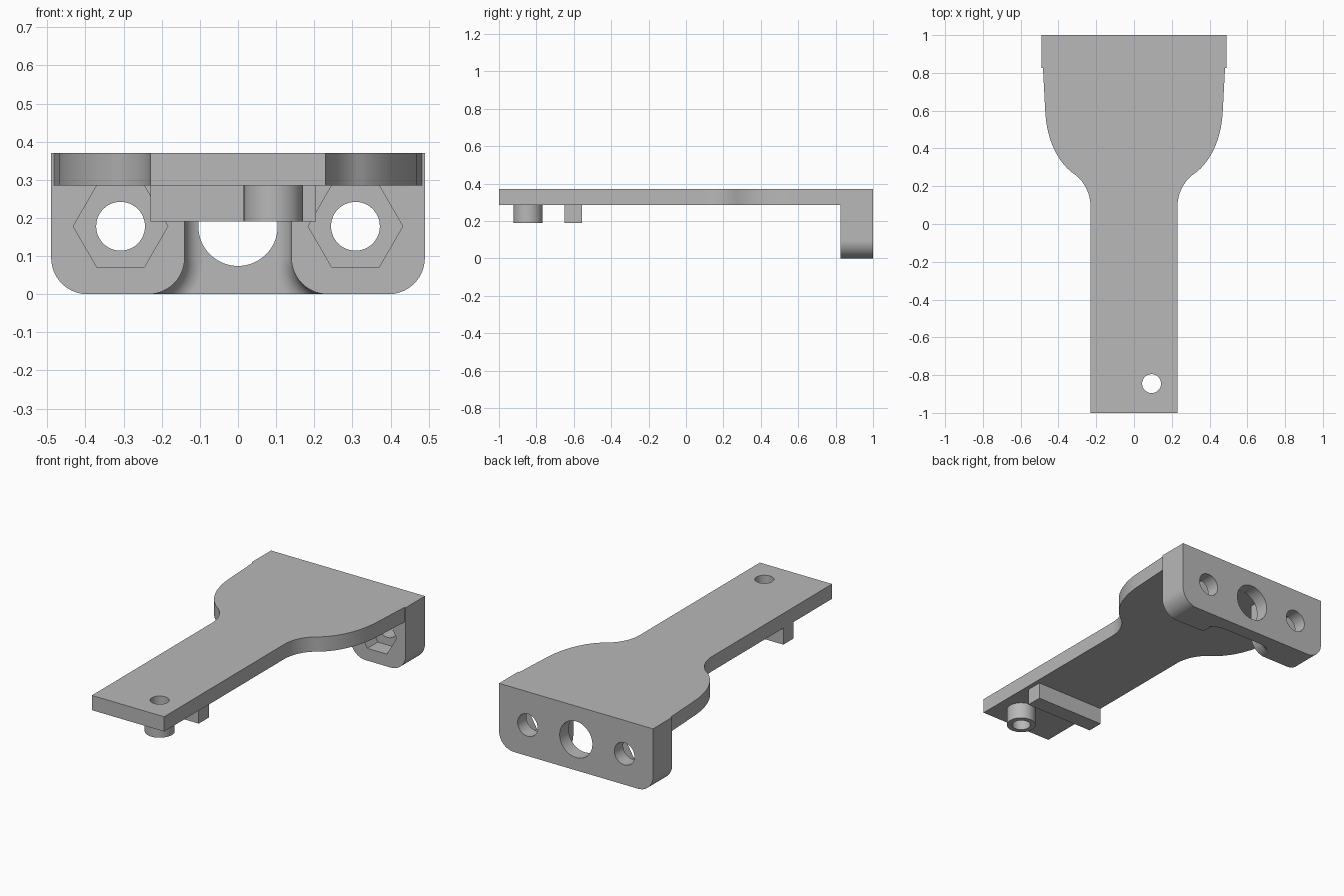
import bpy
import bmesh
from math import sin, cos, pi, radians
from mathutils import Vector, Matrix
from mathutils.geometry import interpolate_bezier

if "Cube" in bpy.data.objects:
    bpy.data.objects.remove(bpy.data.objects["Cube"])

grey = bpy.data.materials.new("plain_grey")
grey.use_nodes = True
grey.diffuse_color = (0.48, 0.48, 0.48, 1)
grey.node_tree.nodes["Principled BSDF"].inputs["Base Color"].default_value = grey.diffuse_color

PLATE_BOTTOM, TOP = 0.285, 0.37
FRONT, BACK = 0.825, 1.0      # depth range of the mounting block
AXIS = 0.178                  # height of the block's holes
SEAT = 0.92                   # depth where pockets end


def loft(name, rings):
    """Closed solid through rings with equal point counts."""
    bm = bmesh.new()
    loops = [[bm.verts.new(p) for p in ring] for ring in rings]
    for a, b in zip(loops, loops[1:]):
        for i in range(len(a)):
            j = (i + 1) % len(a)
            bm.faces.new((a[i], a[j], b[j], b[i]))
    bm.faces.new(loops[0][::-1])
    bm.faces.new(loops[-1])
    bmesh.ops.recalc_face_normals(bm, faces=bm.faces)
    mesh = bpy.data.meshes.new(name)
    bm.to_mesh(mesh)
    bm.free()
    mesh.materials.append(grey)
    obj = bpy.data.objects.new(name, mesh)
    bpy.context.collection.objects.link(obj)
    return obj


def extrude_z(name, outline, z0, z1):
    return loft(name, [[(x, y, z) for x, y in outline] for z in (z0, z1)])


def extrude_y(name, outline, y0, y1):
    return loft(name, [[(x, y, z) for x, z in outline] for y in (y0, y1)])


def arc(cx, cy, r, start, end, steps):
    return [(cx + r * cos(radians(start + (end - start) * i / steps)),
             cy + r * sin(radians(start + (end - start) * i / steps)))
            for i in range(steps + 1)]


def circle(cx, cy, r, sides=48):
    return arc(cx, cy, r, 0, 360, sides)[:-1]


def combine(target, other, operation):
    """Apply a boolean and discard the second solid."""
    mod = target.modifiers.new("boolean", 'BOOLEAN')
    mod.operation = operation
    mod.solver = 'EXACT'
    mod.object = other
    bpy.context.view_layer.objects.active = target
    bpy.ops.object.modifier_apply(modifier=mod.name)
    bpy.data.objects.remove(other)


# Mounting block with rounded lower corners
R = 0.095
corners = arc(-0.49 + R, R, R, 180, 270, 14) + arc(0.49 - R, R, R, 270, 360, 14)
body = extrude_y("bracket_body", corners + [(0.49, TOP), (-0.49, TOP)], FRONT, BACK)

# Central channel: flared at the bottom, filleted into the back wall
FILLET = 0.05
levels = [(FRONT - 0.05, 0)]
for k in range(9):
    a = k / 8 * pi / 2
    levels.append((SEAT - FILLET * (1 - sin(a)), FILLET * (1 - cos(a))))
rings = []
for y, d in levels:
    side = [(0.14 - d, PLATE_BOTTOM)] + arc(0.14 + R, R, R + d, 180, 270, 14) + [(0.14 + R, -0.2)]
    outline = side + [(-x, z) for x, z in reversed(side)]
    rings.append([(x, y, z) for x, z in outline])
combine(body, loft("channel_cutter", rings), 'DIFFERENCE')

# Bores and hexagonal nut pockets
combine(body, extrude_y("centre_bore", circle(0, AXIS, 0.104, 64), 0.7, 1.1), 'DIFFERENCE')
for s in (-1, 1):
    combine(body, extrude_y("nut_pocket", circle(s * 0.308, AXIS, 0.124, 6), 0.7, SEAT), 'DIFFERENCE')
    combine(body, extrude_y("bolt_bore", circle(s * 0.308, AXIS, 0.064), 0.7, 1.1), 'DIFFERENCE')

# Paddle-shaped plate
def curve(*pts):
    a, b, c, d = (Vector((x, y, 0)) for x, y in pts)
    return [(p.x, p.y) for p in interpolate_bezier(a, b, c, d, 17)]

edge = [(0.23, -1)]
edge += curve((0.23, 0.09), (0.23, 0.16), (0.262, 0.222), (0.31, 0.26))
edge += curve((0.31, 0.26), (0.39, 0.31), (0.463, 0.43), (0.47, 0.6))[1:]
edge += [(0.482, FRONT), (0.482, FRONT + 0.02)]
plate = extrude_z("plate", edge + [(-x, y) for x, y in reversed(edge)], PLATE_BOTTOM, TOP)
combine(body, plate, 'UNION')

# Pivot hole and its collar under the front end
PX, PY = 0.093, -0.845
collar = extrude_z("pivot_collar", circle(PX, PY, 0.078), 0.19, PLATE_BOTTOM)
for part in (body, collar):
    combine(part, extrude_z("pivot_bore", circle(PX, PY, 0.05), 0.1, 0.5), 'DIFFERENCE')

# Cross bar under the plate
bar = extrude_z("cross_bar", [(-0.23, -0.65), (0.205, -0.65), (0.205, -0.557), (-0.23, -0.557)],
                0.19, PLATE_BOTTOM)

# Smooth curves, crisp edges
for part in (body, collar, bar):
    bpy.ops.object.select_all(action='DESELECT')
    part.select_set(True)
    bpy.context.view_layer.objects.active = part
    bpy.ops.object.shade_smooth_by_angle(angle=radians(30))
    weighted = part.modifiers.new("weighted_normals", 'WEIGHTED_NORMAL')
    weighted.keep_sharp = True
